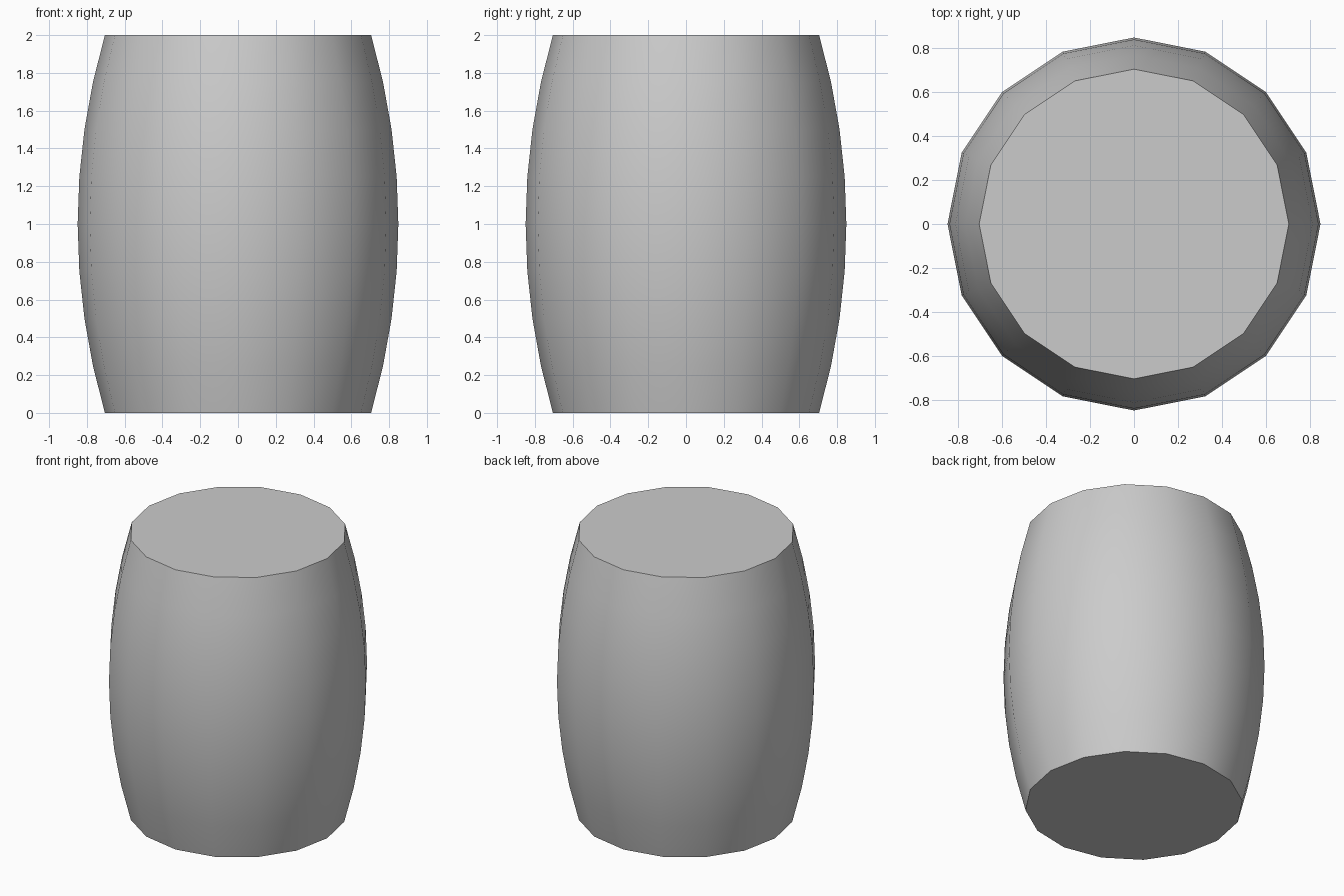
import bpy, bmesh
from math import sin, cos, tau, radians

if "Cube" in bpy.data.objects:
    bpy.data.objects.remove(bpy.data.objects["Cube"])

SIDES, RINGS = 16, 8
END_R, BULGE, HEIGHT = 0.705, 0.144, 2.0

# Bulging barrel wall: stacked rings with a parabolic profile
bm = bmesh.new()
rings = []
for i in range(RINGS + 1):
    t = 2 * i / RINGS - 1
    r = END_R + BULGE * (1 - t * t)
    z = HEIGHT * i / RINGS
    rings.append([bm.verts.new((r * cos(tau * k / SIDES), r * sin(tau * k / SIDES), z))
                  for k in range(SIDES)])
for lo, hi in zip(rings, rings[1:]):
    for k in range(SIDES):
        n = (k + 1) % SIDES
        bm.faces.new((lo[k], lo[n], hi[n], hi[k]))

# Flat end caps
bm.faces.new(rings[0][::-1])
bm.faces.new(rings[-1])

mesh = bpy.data.meshes.new("barrel")
bm.to_mesh(mesh)
bm.free()
barrel = bpy.data.objects.new("barrel", mesh)
bpy.context.collection.objects.link(barrel)

# Smooth wall, sharp rims
bpy.context.view_layer.objects.active = barrel
barrel.select_set(True)
bpy.ops.object.shade_smooth_by_angle(angle=radians(40))
